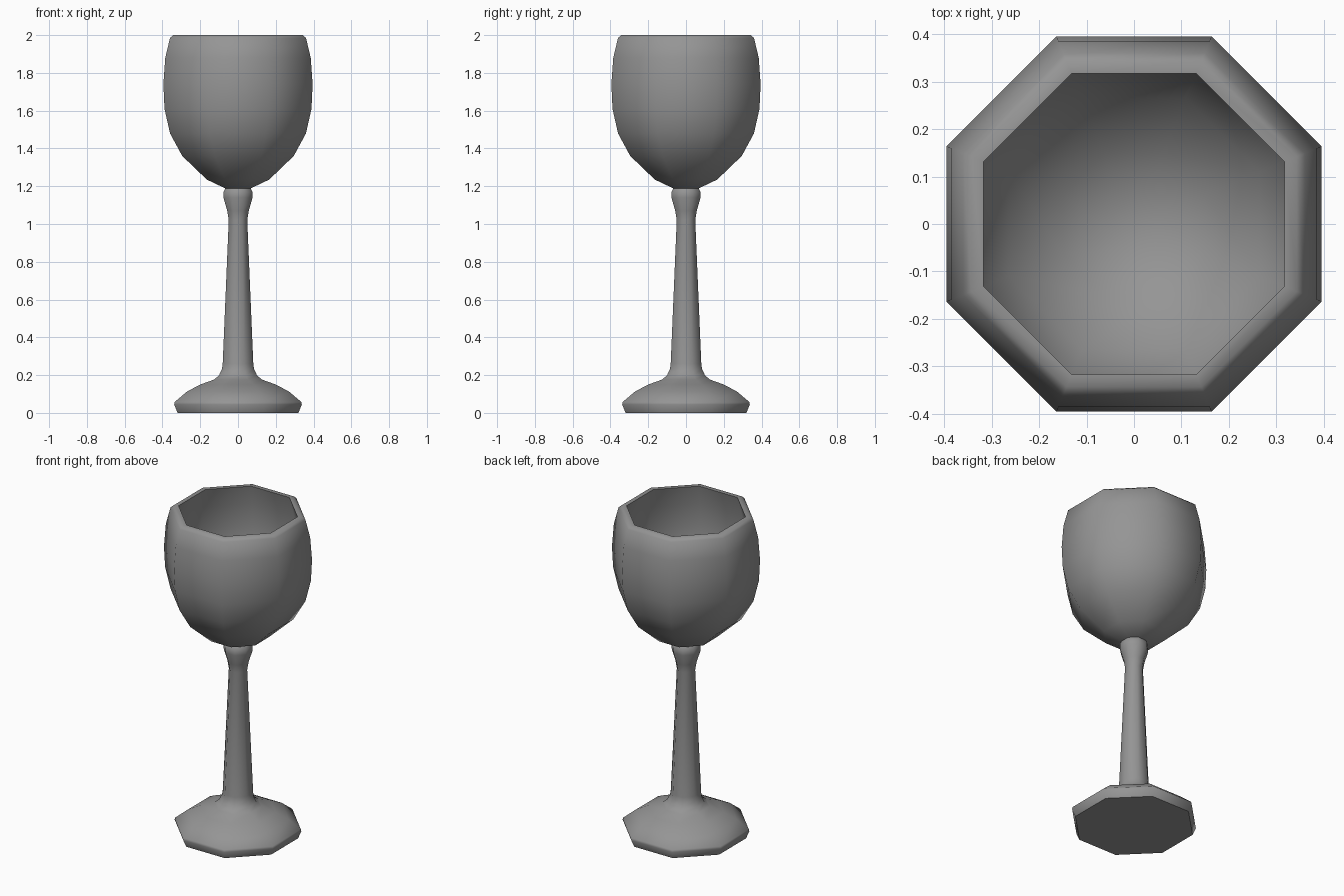
import bpy
import math

cube = bpy.data.objects.get("Cube")
if cube:
    bpy.data.objects.remove(cube, do_unlink=True)

SIDES = 8

grey = bpy.data.materials.new("plain_grey")
grey.use_nodes = True
colour = (0.3, 0.3, 0.3, 1)
grey.diffuse_color = colour
grey.node_tree.nodes["Principled BSDF"].inputs["Base Color"].default_value = colour


def lathe(name, profile):
    """Turn (flat-to-centre radius, height) pairs into a closed octagonal solid."""
    verts, faces = [], []
    for r, z in profile:
        for i in range(SIDES):
            a = math.tau * (i + 0.5) / SIDES
            c = r / math.cos(math.pi / SIDES)
            verts.append((c * math.cos(a), c * math.sin(a), z))
    for k in range(len(profile) - 1):
        for i in range(SIDES):
            j = (i + 1) % SIDES
            a, b = k * SIDES, (k + 1) * SIDES
            faces.append((a + i, a + j, b + j, b + i))
    last = (len(profile) - 1) * SIDES
    faces.append(tuple(reversed(range(SIDES))))
    faces.append(tuple(range(last, last + SIDES)))
    mesh = bpy.data.meshes.new(name)
    mesh.from_pydata(verts, [], faces)
    mesh.materials.append(grey)
    obj = bpy.data.objects.new(name, mesh)
    bpy.context.collection.objects.link(obj)
    bpy.ops.object.select_all(action="DESELECT")
    obj.select_set(True)
    bpy.context.view_layer.objects.active = obj
    bpy.ops.object.shade_smooth_by_angle(angle=math.radians(50))
    return obj


# Foot flaring into a tapered stem with a small collar
lathe("foot_and_stem", [
    (0.32, 0), (0.338, 0.045), (0.335, 0.058), (0.27, 0.113), (0.2, 0.15),
    (0.125, 0.177), (0.1, 0.2), (0.085, 0.232), (0.081, 0.26),
    (0.049, 1.02), (0.057, 1.07), (0.077, 1.14), (0.077, 1.17),
    (0.068, 1.188)])

# Bowl: outer wall up, over the rim, and down the inside
outer = [(0.066, 1.188), (0.165, 1.235), (0.295, 1.36), (0.36, 1.48),
         (0.389, 1.61), (0.395, 1.74), (0.385, 1.88), (0.36, 1.985),
         (0.343, 2.0)]
inner = [(0.317, 2.0), (0.345, 1.88), (0.355, 1.74), (0.349, 1.62),
         (0.322, 1.5), (0.265, 1.39), (0.15, 1.28), (0.05, 1.245)]
lathe("bowl", outer + inner)
